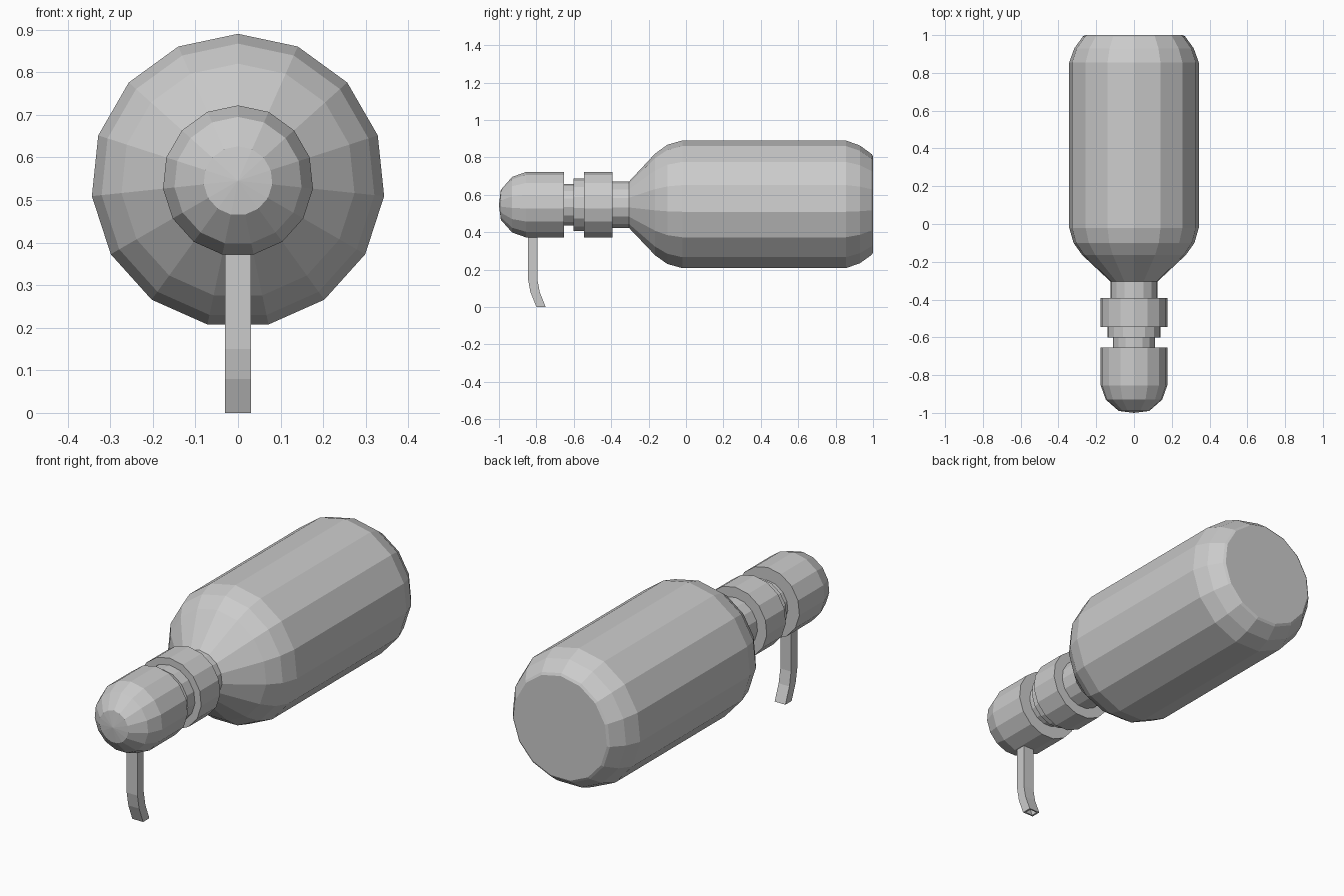
import bpy, bmesh, math

if "Cube" in bpy.data.objects:
    bpy.data.objects.remove(bpy.data.objects["Cube"])

CZ = 0.545   # height of the bottle axis
SIDES = 15


def make_object(name, bm):
    bmesh.ops.recalc_face_normals(bm, faces=bm.faces)
    mesh = bpy.data.meshes.new(name)
    bm.to_mesh(mesh)
    bm.free()
    ob = bpy.data.objects.new(name, mesh)
    bpy.context.collection.objects.link(ob)
    return ob


def bridge(bm, a, b):
    n = len(a)
    for i in range(n):
        bm.faces.new((a[i], a[(i + 1) % n], b[(i + 1) % n], b[i]))


def lathe(name, profile, tip=None):
    """Turn (y, radius) points round the bottle axis; tip makes a pointed front end."""
    bm = bmesh.new()
    rings = []
    for y, r in profile:
        rings.append([bm.verts.new((r * math.sin(i * math.tau / SIDES), y,
                                    CZ + r * math.cos(i * math.tau / SIDES)))
                      for i in range(SIDES)])
    for a, b in zip(rings, rings[1:]):
        bridge(bm, a, b)
    bm.faces.new(rings[-1])
    if tip is None:
        bm.faces.new(rings[0])
    else:
        v = bm.verts.new((0, tip, CZ))
        for i in range(SIDES):
            bm.faces.new((rings[0][i], rings[0][(i + 1) % SIDES], v))
    return make_object(name, bm)


# Bottle with shoulder, neck and rounded base
lathe("bottle", [(-0.40, 0.125), (-0.305, 0.125), (-0.165, 0.275), (-0.10, 0.322),
                 (-0.02, 0.345), (0.855, 0.345), (0.93, 0.318), (0.993, 0.272), (1.0, 0.26)])

# Screw collar, step and pump stem
lathe("collar", [(-0.545, 0.177), (-0.393, 0.177)])
lathe("collar_step", [(-0.602, 0.142), (-0.54, 0.142)])
lathe("pump_stem", [(-0.66, 0.112), (-0.595, 0.112)])

# Rounded pump head
lathe("pump_head", [(-0.99, 0.081), (-0.93, 0.15), (-0.855, 0.177), (-0.653, 0.177)], tip=-1.0)

# Curved square spout with an open end
bm = bmesh.new()
path = [(-0.82, 0.41), (-0.82, 0.15), (-0.807, 0.08), (-0.775, 0.0)]


def section(y, z, hx, hy):
    return [bm.verts.new((sx * hx, y + sy * hy, z))
            for sx, sy in ((-1, -1), (1, -1), (1, 1), (-1, 1))]


rings = [section(y, z, 0.03, 0.025) for y, z in path]
rings.append(section(-0.775, 0.0, 0.021, 0.017))
rings.append(section(-0.79, 0.035, 0.021, 0.017))
for a, b in zip(rings, rings[1:]):
    bridge(bm, a, b)
bm.faces.new(rings[0])
bm.faces.new(rings[-1])
make_object("spout", bm)
